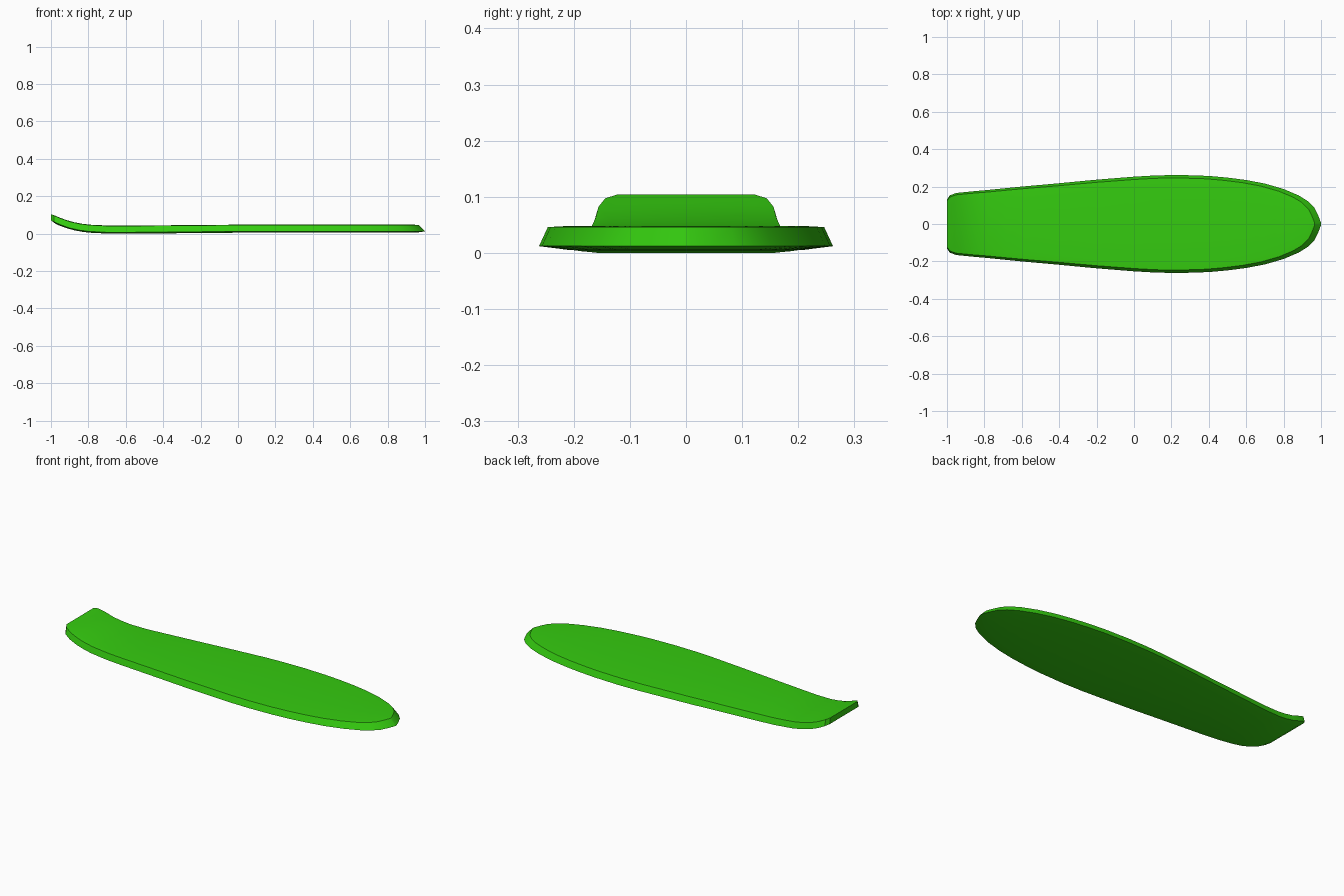
import bpy, bmesh
from mathutils import Vector

if "Cube" in bpy.data.objects:
    bpy.data.objects.remove(bpy.data.objects["Cube"])

# Outline stations: x, half width
outline = [(-1, .13), (-.985, .153), (-.95, .166), (-.9, .171), (-.85, .176), (-.8, .18),
           (-.7, .19), (-.6, .2), (-.4, .218), (-.2, .237), (0, .253), (.12, .26),
           (.25, .262), (.4, .257), (.5, .248), (.6, .235), (.7, .216), (.8, .187),
           (.88, .153), (.93, .122), (.965, .086), (.985, .045), (1, .006)]
# Underside height along the length, with the tail kicked up
rocker = [(-1, .07), (-.95, .048), (-.9, .03), (-.85, .019), (-.8, .012), (-.7, .007),
          (-.6, .007), (-.2, .01), (0, .012), (1, .012)]


def height(x):
    for (x0, z0), (x1, z1) in zip(rocker, rocker[1:]):
        if x <= x1:
            return z0 + (z1 - z0) * (max(x, x0) - x0) / (x1 - x0)
    return rocker[-1][1]


def ring(bm, nose, tail, side, lift):
    """Closed loop: right edge tail to nose, then left edge back."""
    right, left = [], []
    for x, w in outline:
        px = x * (nose if x > 0 else tail)
        z = height(px) + lift
        right.append(bm.verts.new((px, -w * side, z)))
        left.append(bm.verts.new((px, w * side, z)))
    return right + left[::-1]


def bridge(bm, a, b):
    n = len(a)
    for i in range(n):
        j = (i + 1) % n
        bm.faces.new((a[i], a[j], b[j], b[i]))


def fill(bm, loop):
    n = len(loop)
    for i in range(n // 2 - 1):
        bm.faces.new((loop[i], loop[i + 1], loop[n - 2 - i], loop[n - 1 - i]))


# Deck: lower panel, slanted edge, upper rim and grip panel
bm = bmesh.new()
rings = [ring(bm, .95, .97, .79, -.007),
         ring(bm, 1.0, 1.0, 1.0, 0),
         ring(bm, .966, 1.0, .94, .034),
         ring(bm, .94, .975, .8, .036)]
for a, b in zip(rings, rings[1:]):
    bridge(bm, a, b)
fill(bm, rings[0])
fill(bm, rings[-1])
bmesh.ops.recalc_face_normals(bm, faces=bm.faces)
low = min(v.co.z for v in bm.verts)
bmesh.ops.translate(bm, verts=bm.verts, vec=Vector((0, 0, -low)))

mesh = bpy.data.meshes.new("skateboard_deck")
bm.to_mesh(mesh)
bm.free()
deck = bpy.data.objects.new("skateboard_deck", mesh)
bpy.context.collection.objects.link(deck)
green = bpy.data.materials.new("green")
green.diffuse_color = (.035, .6, .005, 1)
green.use_nodes = True
green.node_tree.nodes["Principled BSDF"].inputs["Base Color"].default_value = green.diffuse_color
mesh.materials.append(green)

bpy.context.view_layer.objects.active = deck
deck.select_set(True)
bpy.ops.object.shade_smooth_by_angle(angle=.5)
